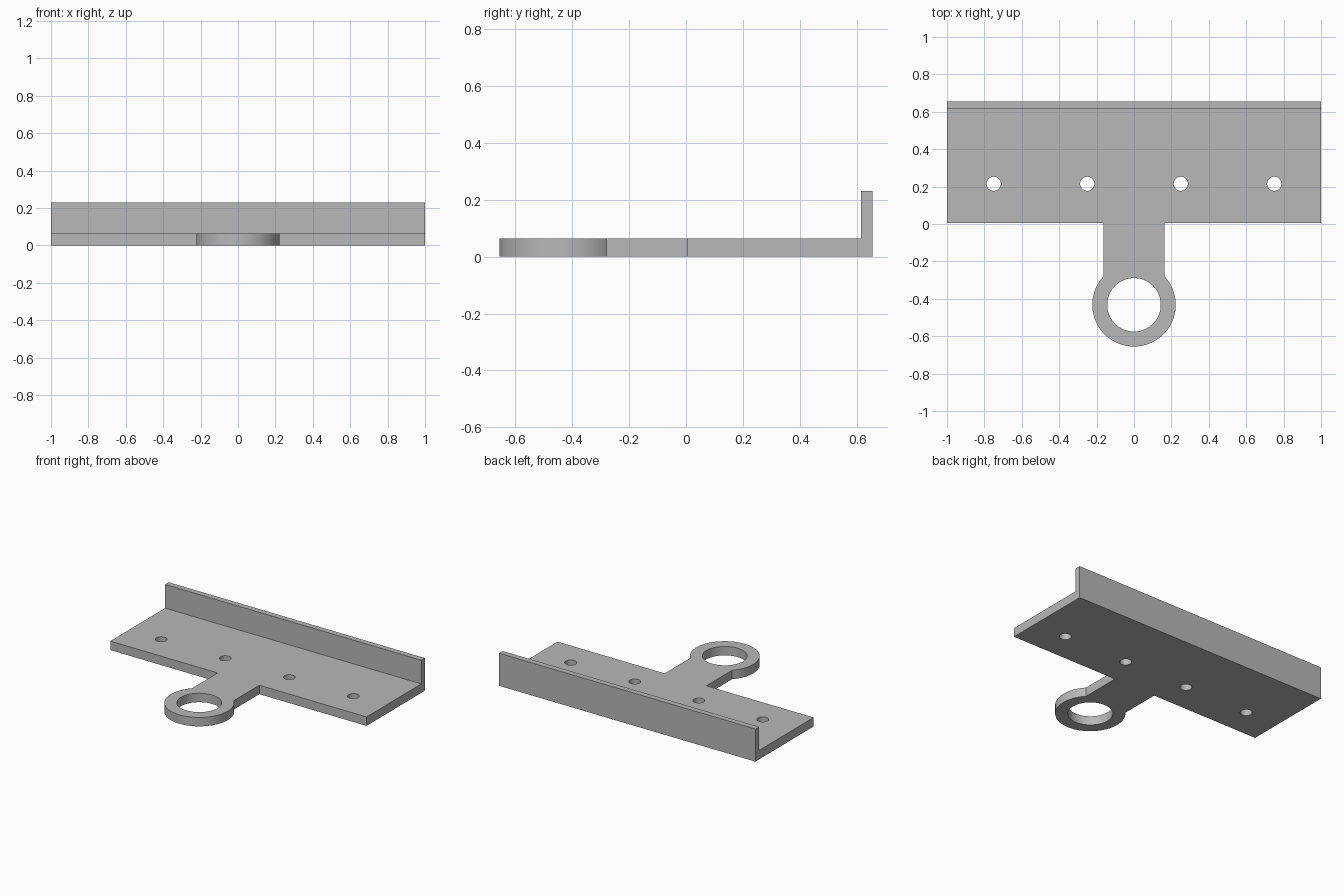
import bpy
import bmesh
from math import asin, cos, pi, sin, radians

cube = bpy.data.objects.get("Cube")
if cube:
    bpy.data.objects.remove(cube, do_unlink=True)

grey = bpy.data.materials.new("plain grey")
grey.use_nodes = True
colour = (0.48, 0.48, 0.48, 1)
grey.diffuse_color = colour
grey.node_tree.nodes["Principled BSDF"].inputs["Base Color"].default_value = colour

THICK = 0.063       # plate thickness
FRONT = 0.005       # front edge of the plate
BACK = 0.655
RING_Y, RING_R, EYE_R = -0.432, 0.223, 0.143
NECK = 0.163        # half width of the neck


def prism(name, points, vector):
    """Extrude a closed outline along a vector."""
    bm = bmesh.new()
    face = bm.faces.new([bm.verts.new(p) for p in points])
    new = bmesh.ops.extrude_face_region(bm, geom=[face])["geom"]
    bmesh.ops.translate(bm, vec=vector,
                        verts=[v for v in new if isinstance(v, bmesh.types.BMVert)])
    bmesh.ops.recalc_face_normals(bm, faces=bm.faces)
    mesh = bpy.data.meshes.new(name)
    bm.to_mesh(mesh)
    bm.free()
    mesh.materials.append(grey)
    obj = bpy.data.objects.new(name, mesh)
    bpy.context.collection.objects.link(obj)
    return obj


def combine(target, other, operation):
    """Apply a boolean and remove the helper."""
    mod = target.modifiers.new("combine", "BOOLEAN")
    mod.object, mod.operation, mod.solver = other, operation, "EXACT"
    bpy.ops.object.select_all(action="DESELECT")
    bpy.context.view_layer.objects.active = target
    target.select_set(True)
    bpy.ops.object.modifier_apply(modifier=mod.name)
    bpy.data.objects.remove(other, do_unlink=True)


def drill(target, x, y, radius, sides):
    ring = [(x + radius * cos(2 * pi * i / sides),
             y + radius * sin(2 * pi * i / sides), -0.1) for i in range(sides)]
    cutter = prism("hole_cutter", ring, (0, 0, 0.3))
    cutter.hide_render = True
    combine(target, cutter, "DIFFERENCE")


# Plate with upright lip along the back, as one L section
section = [(FRONT, 0), (BACK, 0), (BACK, 0.23), (0.615, 0.23),
           (0.615, THICK), (FRONT, THICK)]
bracket = prism("mounting_bracket", [(-1, y, z) for y, z in section], (2, 0, 0))

# Neck and round end as one outline, overlapping into the plate
join = asin(NECK / RING_R)
steps = 80
start, sweep = pi / 2 + join, 2 * (pi - join)
outline = [(RING_R * cos(start + sweep * i / steps),
            RING_Y + RING_R * sin(start + sweep * i / steps), 0)
           for i in range(steps + 1)]
outline += [(NECK, FRONT + 0.1, 0), (-NECK, FRONT + 0.1, 0)]
tab = prism("ring_tab", outline, (0, 0, THICK))
combine(bracket, tab, "UNION")

# Ring eye and the row of screw holes
drill(bracket, 0, RING_Y, EYE_R, 80)
for x in (-0.75, -0.25, 0.25, 0.75):
    drill(bracket, x, 0.215, 0.038, 40)

bpy.context.view_layer.objects.active = bracket
bracket.select_set(True)
bpy.ops.object.shade_smooth_by_angle(angle=radians(25))
